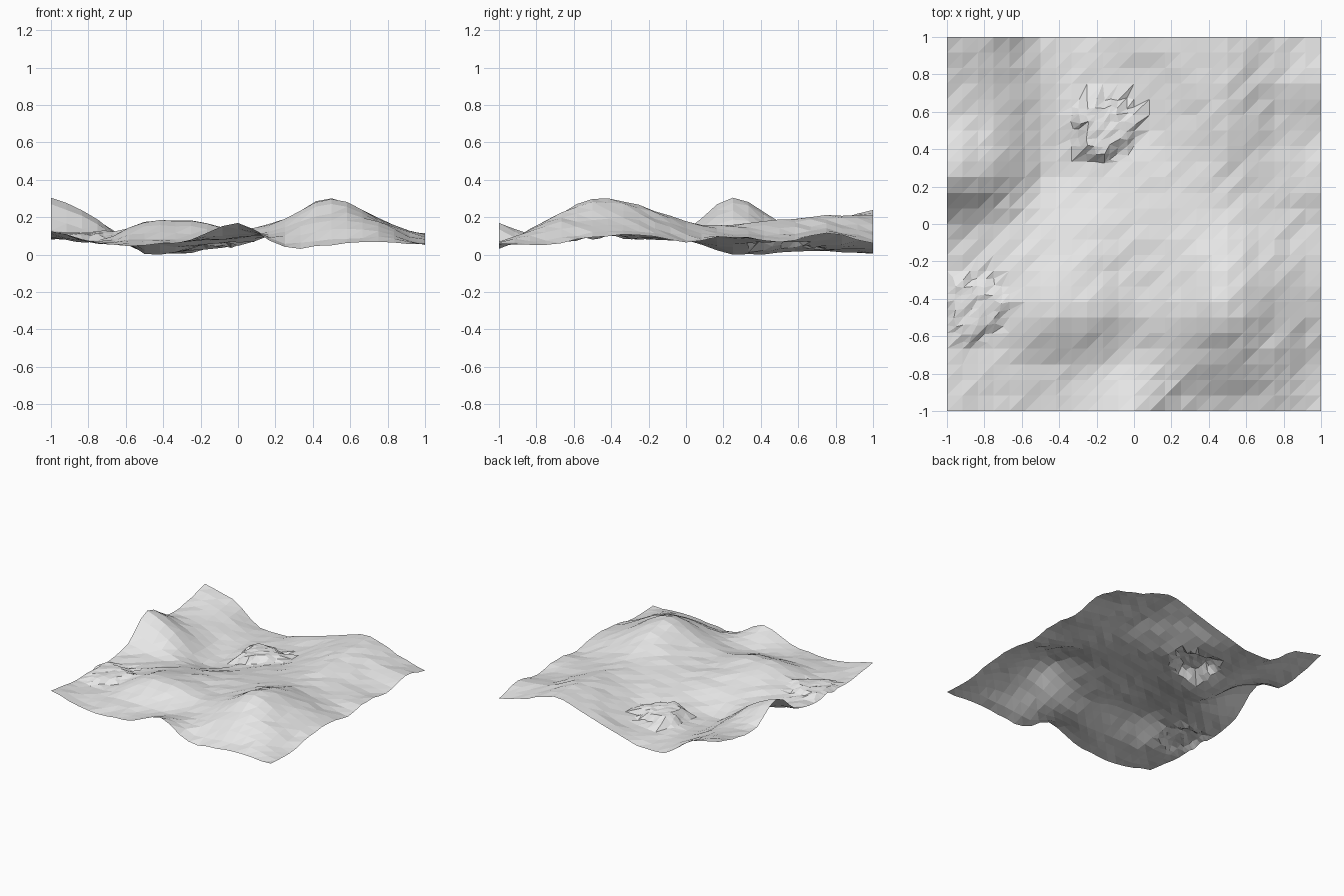
import bpy, bmesh, math, random

if "Cube" in bpy.data.objects:
    bpy.data.objects.remove(bpy.data.objects["Cube"])

random.seed(4)

# Coarse heights every 0.25 units: rows run front to back, columns left to right
RELIEF = [
    (.14, .075, .065, .09, .18, .05, .065, .08, .07),
    (.10, .08, .10, .09, .10, .14, .19, .17, .06),
    (.09, .09, .185, .19, .14, .20, .315, .20, .105),
    (.10, .10, .15, .165, .14, .19, .275, .20, .12),
    (.14, .10, .09, .115, .135, .165, .19, .135, .08),
    (.32, .20, .02, .05, .105, .145, .17, .12, .11),
    (.19, .15, .03, .05, .065, .14, .20, .12, .08),
    (.19, .155, .05, .04, .06, .155, .22, .15, .125),
    (.25, .19, .03, .025, .09, .17, .22, .14, .08),
]
# Rocky mounds: x, y, radius, height
MOUNDS = [(-.16, .52, .20, .065), (-.86, -.45, .20, .04)]
CELLS = 24


def spline(values, t):
    """Smooth interpolation along one row of heights."""
    i = min(int(t), len(values) - 2)
    f = t - i
    last = len(values) - 1
    a, b, c, d = (values[max(0, min(last, i + k))] for k in (-1, 0, 1, 2))
    return b + .5 * f * (c - a + f * (2*a - 5*b + 4*c - d + f * (3*(b - c) + d - a)))


def height(x, y):
    u = max(0, min(8, (x + 1) * 4))
    v = max(0, min(8, (y + 1) * 4))
    z = spline([spline(row, u) for row in RELIEF], v)
    for cx, cy, r, h in MOUNDS:
        ang = math.atan2(y - cy, x - cx)
        edge = r * (1 + .10 * math.sin(3 * ang + 1) + .06 * math.sin(7 * ang))
        t = max(0, min(1, (edge - math.hypot(x - cx, y - cy)) / .09))
        z += h * t * t * (3 - 2 * t)
    return z


# Ground sheet
bm = bmesh.new()
bmesh.ops.create_grid(bm, x_segments=CELLS, y_segments=CELLS, size=1)


def near_mound(p, margin):
    return any(math.hypot(p.x - m[0], p.y - m[1]) < m[2] + margin for m in MOUNDS)


# One diagonal direction everywhere, as in a regular height field
for f in bm.faces[:]:
    vs = sorted(f.verts, key=lambda v: v.co.x + v.co.y)
    bmesh.utils.face_split(f, vs[0], vs[-1])

# Finer facets on the rocky mounds
fine = [e for e in bm.edges if all(near_mound(v.co, .03) for v in e.verts)]
bmesh.ops.subdivide_edges(bm, edges=fine, cuts=1, use_grid_fill=True)
for v in bm.verts:
    if near_mound(v.co, -.01) and not v.is_boundary:
        v.co.x += random.uniform(-.01, .01)
        v.co.y += random.uniform(-.01, .01)

# Raise the relief with a little roughness, then rest it on z = 0
for v in bm.verts:
    v.co.z = height(v.co.x, v.co.y) + random.uniform(-.006, .006)
low = min(v.co.z for v in bm.verts)
for v in bm.verts:
    v.co.z -= low
bmesh.ops.triangulate(bm, faces=bm.faces[:])
bmesh.ops.recalc_face_normals(bm, faces=bm.faces[:])
if sum(f.normal.z for f in bm.faces) < 0:
    bmesh.ops.reverse_faces(bm, faces=bm.faces[:])

mesh = bpy.data.meshes.new("terrain")
bm.to_mesh(mesh)
bm.free()
terrain = bpy.data.objects.new("terrain", mesh)
bpy.context.collection.objects.link(terrain)

# Plain light grey
grey = bpy.data.materials.new("light grey")
grey.diffuse_color = (.8, .8, .8, 1)
grey.use_nodes = True
grey.node_tree.nodes["Principled BSDF"].inputs["Base Color"].default_value = grey.diffuse_color
mesh.materials.append(grey)
